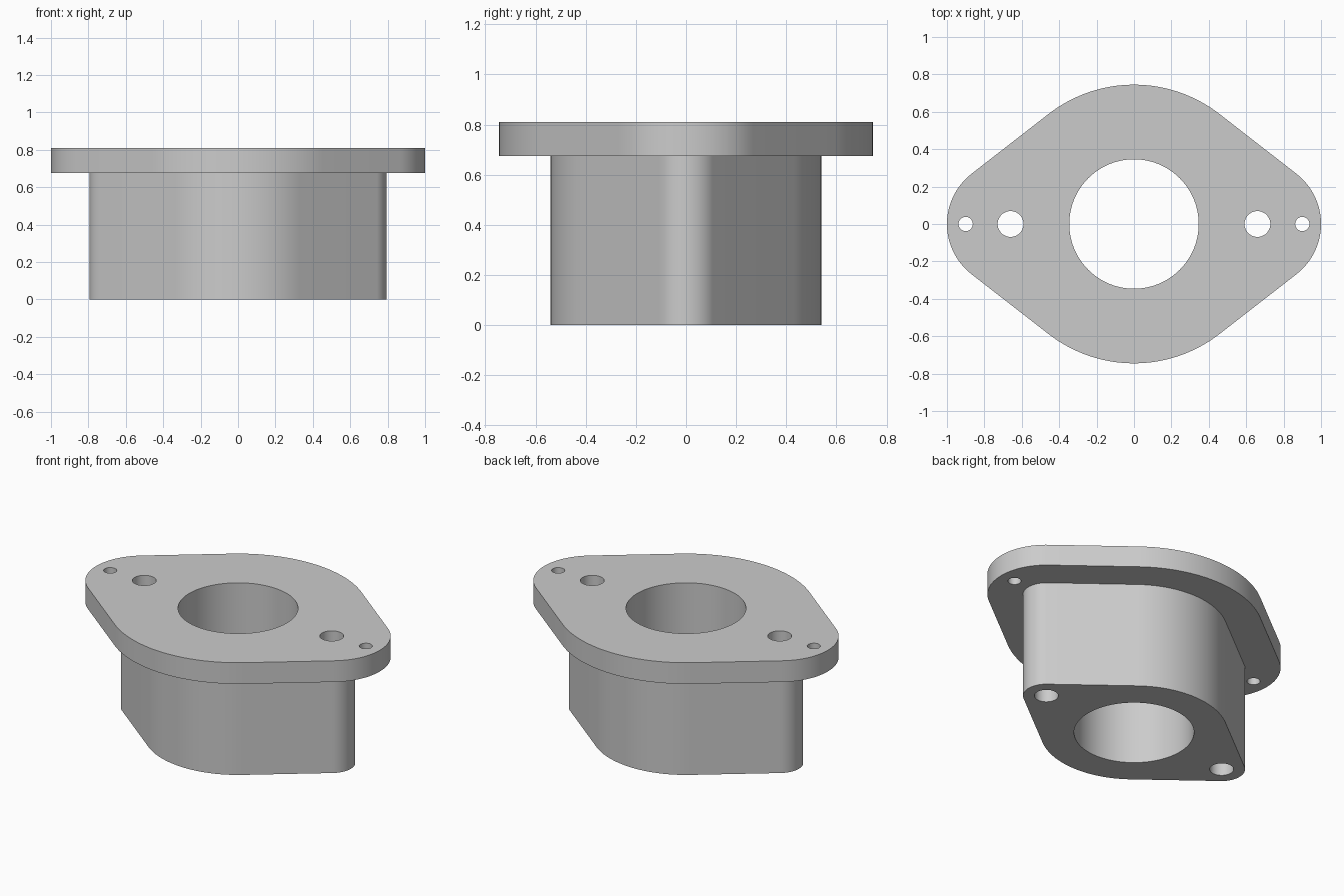
import bpy
import bmesh
from math import acos, cos, sin, pi

cube = bpy.data.objects.get("Cube")
if cube:
    bpy.data.objects.remove(cube, do_unlink=True)

BOLT_X, PIN_X = 0.66, 0.9
FLANGE_BOTTOM, FLANGE_TOP = 0.675, 0.81


def arc(cx, radius, start, end, steps):
    """Points on an arc centred on the x axis, both ends included."""
    angles = [start + (end - start) * i / steps for i in range(steps + 1)]
    return [(cx + radius * cos(t), radius * sin(t)) for t in angles]


def circle(cx, radius, steps=64):
    return arc(cx, radius, 0, 2 * pi, steps)[:-1]


def lobed_outline(middle_radius, end_radius):
    """A middle arc joined to two end arcs by tangent lines."""
    a = acos((middle_radius - end_radius) / BOLT_X)
    return (arc(BOLT_X, end_radius, -a, a, 32)
            + arc(0, middle_radius, a, pi - a, 32)
            + arc(-BOLT_X, end_radius, pi - a, pi + a, 32)
            + arc(0, middle_radius, pi + a, 2 * pi - a, 32))


bm = bmesh.new()


def wall(points, low, high):
    """Upright wall along a closed profile; returns its bottom and top edges."""
    loops = []
    for z in (low, high):
        verts = [bm.verts.new((x, y, z)) for x, y in points]
        loops.append([bm.edges.new((v, verts[i - 1])) for i, v in enumerate(verts)])
    bmesh.ops.bridge_loops(bm, edges=loops[0] + loops[1])
    return loops


def cap(*loops):
    """Flat face bounded by an outline and its holes."""
    edges = [e for loop in loops for e in loop]
    bmesh.ops.triangle_fill(bm, edges=edges, use_beauty=True, normal=(0, 0, 1))


# Outer walls of the flange and the body
flange_low, flange_high = wall(lobed_outline(0.745, 0.34), FLANGE_BOTTOM, FLANGE_TOP)
body_low, body_high = wall(lobed_outline(0.54, 0.135), 0, FLANGE_BOTTOM)

# Central bore and bolt holes run full height, pin holes only through the flange
through = [wall(circle(0, 0.346, 96), 0, FLANGE_TOP)]
pins = []
for side in (-1, 1):
    through.append(wall(circle(side * BOLT_X, 0.069), 0, FLANGE_TOP))
    pins.append(wall(circle(side * PIN_X, 0.038, 40), FLANGE_BOTTOM, FLANGE_TOP))

# Top face, flange underside and bottom face
cap(flange_high, *[h[1] for h in through + pins])
cap(flange_low, body_high, *[p[0] for p in pins])
cap(body_low, *[h[0] for h in through])
bmesh.ops.recalc_face_normals(bm, faces=bm.faces[:])

mesh = bpy.data.meshes.new("flanged_spacer")
bm.to_mesh(mesh)
bm.free()
spacer = bpy.data.objects.new("flanged_spacer", mesh)
bpy.context.collection.objects.link(spacer)

# Plain grey material
grey = bpy.data.materials.new("light_grey")
grey.use_nodes = True
colour = (0.6, 0.6, 0.6, 1)
grey.diffuse_color = colour
for node in grey.node_tree.nodes:
    if node.type == "BSDF_PRINCIPLED":
        node.inputs["Base Color"].default_value = colour
mesh.materials.append(grey)

bpy.ops.object.select_all(action="DESELECT")
spacer.select_set(True)
bpy.context.view_layer.objects.active = spacer
bpy.ops.object.shade_smooth_by_angle()
